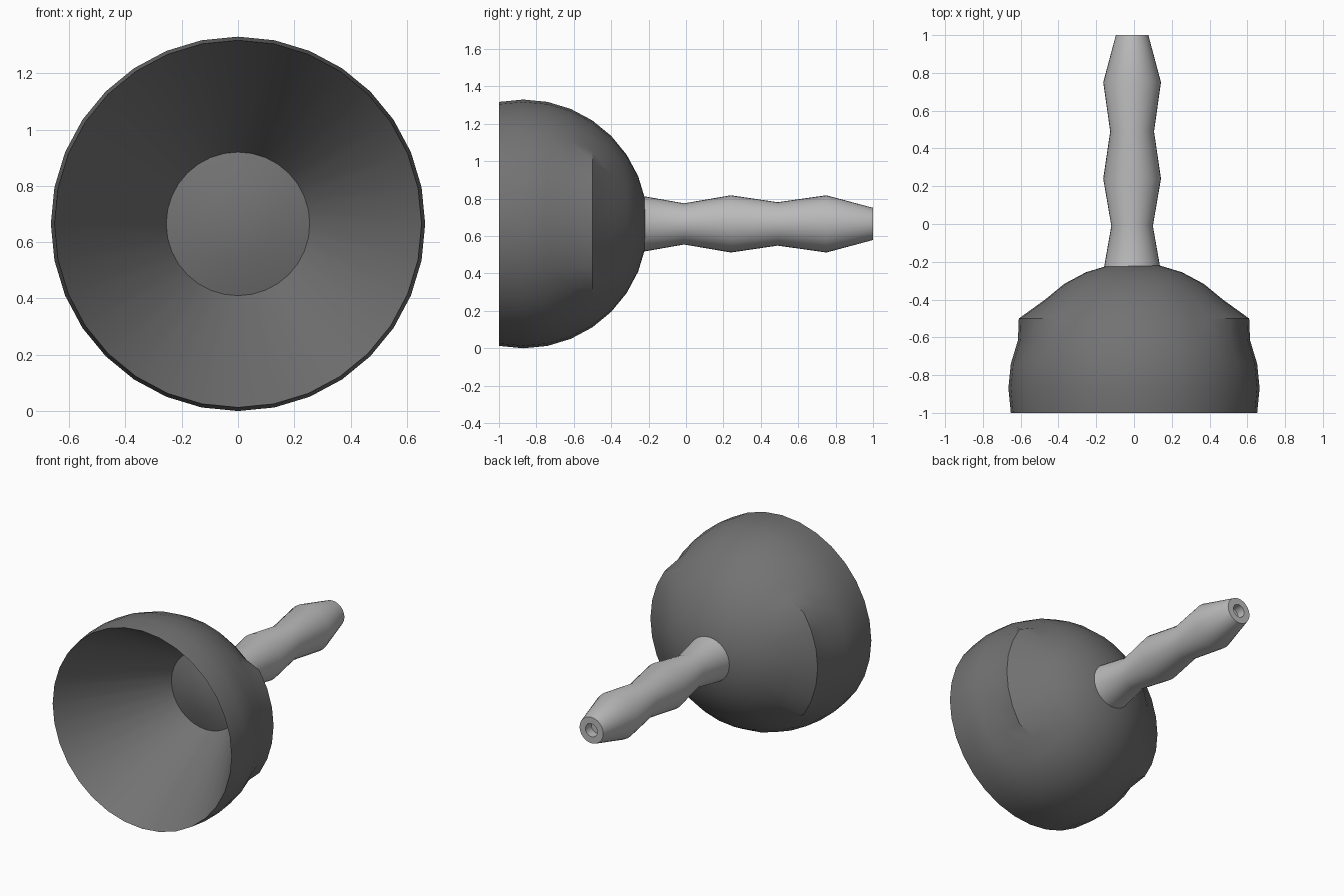
import bpy
import bmesh
from math import sin, cos, pi, radians

SEGMENTS = 32
AXIS_Z = 0.665

if "Cube" in bpy.data.objects:
    bpy.data.objects.remove(bpy.data.objects["Cube"])


def make_material(name, grey):
    mat = bpy.data.materials.new(name)
    mat.use_nodes = True
    color = (grey, grey, grey, 1.0)
    mat.diffuse_color = color
    shader = mat.node_tree.nodes["Principled BSDF"]
    shader.inputs["Base Color"].default_value = color
    shader.inputs["Roughness"].default_value = 0.6
    return mat


def lathe(name, profile, material, x=0.0, reshape=None):
    """Turn a (radius, y) profile around the y axis; radius 0 makes a pole."""
    bm = bmesh.new()
    rings = []
    for index, (radius, y) in enumerate(profile):
        if radius == 0:
            rings.append([bm.verts.new((0, y, 0))] * SEGMENTS)
            continue
        ring = []
        for s in range(SEGMENTS):
            a = 2 * pi * s / SEGMENTS
            r = reshape(index, radius, a) if reshape else radius
            ring.append(bm.verts.new((r * cos(a), y, r * sin(a))))
        rings.append(ring)
    for a, b in zip(rings, rings[1:]):
        for s in range(SEGMENTS):
            n = (s + 1) % SEGMENTS
            corners = list(dict.fromkeys((a[s], a[n], b[n], b[s])))
            bm.faces.new(corners)
    bmesh.ops.recalc_face_normals(bm, faces=bm.faces)
    mesh = bpy.data.meshes.new(name)
    bm.to_mesh(mesh)
    bm.free()
    mesh.materials.append(material)
    obj = bpy.data.objects.new(name, mesh)
    obj.location = (x, 0, AXIS_Z)
    bpy.context.collection.objects.link(obj)
    bpy.ops.object.select_all(action="DESELECT")
    obj.select_set(True)
    bpy.context.view_layer.objects.active = obj
    bpy.ops.object.shade_smooth_by_angle(angle=radians(30))
    return obj


rubber = make_material("dark grey rubber", 0.17)
plastic = make_material("light grey handle", 0.5)

# Cup: a cut sphere outside, a cone inside, and a low dome at its bottom
SPHERE_R, SPHERE_Y = 0.665, -0.87
STEP = pi / 16
cup_profile = [(SPHERE_R * sin(i * STEP), SPHERE_Y + SPHERE_R * cos(i * STEP))
               for i in range(10)]
cup_profile += [(0.255, -0.33), (0.13, -0.367), (0, -0.38)]
RIDGE_RING = 5


def side_ridges(index, radius, angle):
    # Two shoulders, pushed out on the left and right sides of one ring
    if index == RIDGE_RING and abs(cos(angle)) > cos(radians(35)):
        return 0.61
    return radius


lathe("cup", cup_profile, rubber, reshape=side_ridges)

# Handle: wavy grip with a small hole in its end
handle_profile = [(0, -0.24), (0.15, -0.24), (0.147, -0.22), (0.11, -0.01),
                  (0.153, 0.24), (0.116, 0.49), (0.153, 0.75), (0.086, 1.0),
                  (0.043, 1.0), (0.043, 0.94), (0, 0.94)]
lathe("handle", handle_profile, plastic, x=-0.01)
